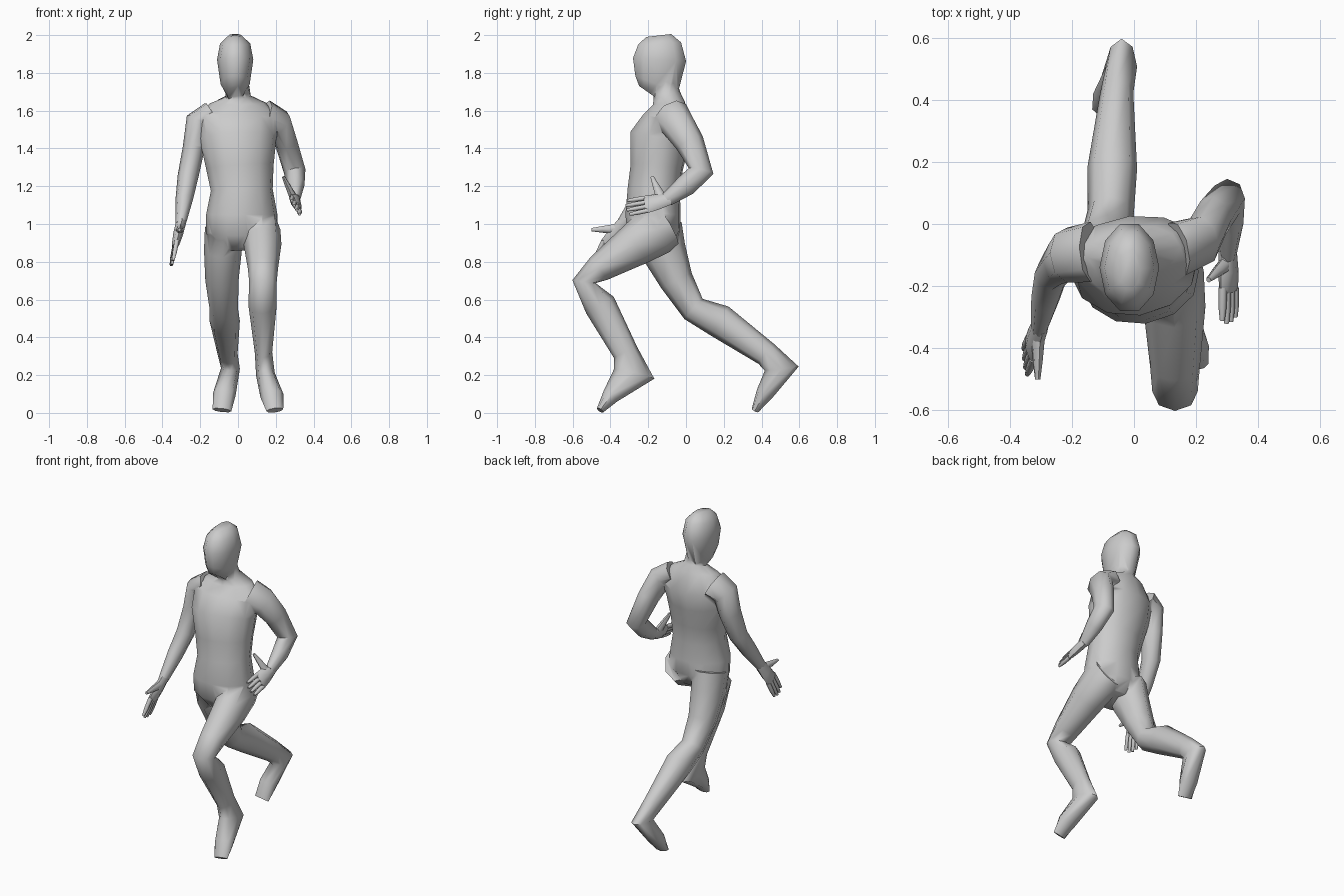
import bpy, bmesh, math
from mathutils import Vector

if "Cube" in bpy.data.objects:
    bpy.data.objects.remove(bpy.data.objects["Cube"])


def loft(bm, sections, axis=(1, 0, 0), sides=8):
    """Closed tube through (x, y, z, half width along axis, half depth) rings."""
    pts = [Vector(s[:3]) for s in sections]
    rings = []
    for i, s in enumerate(sections):
        t = Vector()
        if i:
            t += (pts[i] - pts[i - 1]).normalized()
        if i < len(pts) - 1:
            t += (pts[i + 1] - pts[i]).normalized()
        t.normalize()
        u = Vector(axis)
        u = (u - t * u.dot(t)).normalized()
        v = t.cross(u)
        ring = []
        for k in range(sides):
            a = 2 * math.pi * k / sides
            ring.append(bm.verts.new(pts[i] + u * s[3] * math.cos(a) + v * s[4] * math.sin(a)))
        rings.append(ring)
    for r, q in zip(rings, rings[1:]):
        for k in range(sides):
            n = (k + 1) % sides
            bm.faces.new((r[k], r[n], q[n], q[k]))
    bm.faces.new(rings[0][::-1])
    bm.faces.new(rings[-1])


def finish(name, bm):
    bmesh.ops.recalc_face_normals(bm, faces=bm.faces[:])
    me = bpy.data.meshes.new(name)
    bm.to_mesh(me)
    bm.free()
    ob = bpy.data.objects.new(name, me)
    bpy.context.collection.objects.link(ob)
    return ob


def part(name, sections, **kw):
    bm = bmesh.new()
    loft(bm, sections, **kw)
    return finish(name, bm)


def hand(name, wrist, knuckle, tips, across, thumb):
    """Flat palm, four fingers and a thumb; across points to the thumb side."""
    w, k, t = Vector(wrist), Vector(knuckle), Vector(tips)
    a = Vector(across).normalized()
    bm = bmesh.new()
    mid = w.lerp(k, 0.5)
    loft(bm, [(*w.lerp(k, -0.15), .036, .027), (*mid, .048, .026), (*k, .052, .02),
              (*k.lerp(t, 0.12), .048, .014)], axis=a)
    for i, length in enumerate((.82, .95, 1, .92)):
        off = a * (i - 1.5) * .026
        tip = k.lerp(t, length) + off * 1.1
        base = k + off
        loft(bm, [(*base, .014, .014), (*base.lerp(tip, .6), .013, .013), (*tip, .008, .008)],
             axis=a, sides=6)
    base, tip = w.lerp(k, .3) + a * .02, Vector(thumb)
    loft(bm, [(*base, .028, .022), (*base.lerp(tip, .55), .018, .016), (*tip, .009, .009)],
         axis=k - w, sides=6)
    return finish(name, bm)


# Torso with neck, chest turned slightly toward the swinging arm
yaw = math.radians(7)
body = part("body", [
    (-.005, -.115, 1.76, .06, .06),
    (0, -.10, 1.675, .068, .075),
    (0, -.09, 1.64, .15, .085),
    (0, -.10, 1.55, .22, .13),
    (0, -.14, 1.45, .205, .16),
    (.01, -.155, 1.30, .18, .14),
    (.02, -.17, 1.18, .165, .14),
    (.02, -.175, 1.05, .19, .147),
    (.02, -.17, .95, .19, .14),
    (.02, -.16, .87, .11, .09),
], axis=(math.cos(yaw), math.sin(yaw), 0), sides=12)

# Head
head = part("head", [
    (-.015, -.19, 1.69, .045, .075),
    (-.015, -.155, 1.74, .077, .127),
    (-.015, -.14, 1.87, .096, .148),
    (-.015, -.14, 1.955, .08, .12),
    (-.015, -.145, 1.998, .035, .07),
], sides=10)

# Front leg, knee raised
front_leg = part("front_leg", [
    (.11, -.10, 1.00, .10, .12),
    (.12, -.16, .965, .105, .135),
    (.13, -.27, .89, .10, .115),
    (.132, -.46, .765, .08, .075),
    (.132, -.54, .695, .073, .062),
    (.13, -.455, .57, .075, .085),
    (.135, -.32, .32, .046, .068),
    (.145, -.275, .205, .05, .11),
    (.18, -.40, .09, .062, .046),
    (.195, -.455, .014, .045, .02),
])

# Rear leg, pushing off
rear_leg = part("rear_leg", [
    (-.075, -.15, .98, .10, .13),
    (-.08, -.12, .86, .10, .12),
    (-.085, -.05, .70, .088, .09),
    (-.075, .04, .55, .075, .072),
    (-.07, .18, .485, .08, .09),
    (-.055, .425, .312, .053, .067),
    (-.04, .507, .235, .05, .09),
    (-.072, .415, .10, .06, .046),
    (-.085, .366, .014, .05, .02),
])

# Bent arm, elbow behind the back
bent_arm = part("bent_arm", [
    (.14, -.08, 1.575, .075, .10),
    (.22, -.05, 1.535, .068, .09),
    (.255, .02, 1.43, .06, .077),
    (.30, .08, 1.28, .058, .067),
    (.305, .0, 1.205, .047, .058),
    (.302, -.10, 1.13, .028, .038),
])

# Reaching arm, swung forward and down
reaching_arm = part("reaching_arm", [
    (-.14, -.09, 1.575, .075, .10),
    (-.215, -.10, 1.535, .068, .09),
    (-.235, -.12, 1.40, .058, .075),
    (-.265, -.16, 1.25, .055, .058),
    (-.285, -.24, 1.13, .046, .052),
    (-.305, -.335, .995, .027, .036),
])

# Weld the limbs and head into one skin
for limb in (head, front_leg, rear_leg, bent_arm, reaching_arm):
    mod = body.modifiers.new("weld", 'BOOLEAN')
    mod.operation = 'UNION'
    mod.solver = 'EXACT'
    mod.object = limb
    bpy.context.view_layer.objects.active = body
    bpy.ops.object.modifier_apply(modifier=mod.name)
    bpy.data.objects.remove(limb)

# Hands
hands = [
    hand("bent_arm_hand", (.302, -.10, 1.13), (.305, -.205, 1.105), (.305, -.32, 1.085),
         (-.05, 0, .09), (.24, -.18, 1.25)),
    hand("reaching_arm_hand", (-.305, -.335, .995), (-.33, -.40, .895), (-.352, -.45, .78),
         (.15, -.85, .4), (-.31, -.50, .97)),
]

# Smooth shading
for ob in [body] + hands:
    bpy.ops.object.select_all(action='DESELECT')
    ob.select_set(True)
    bpy.context.view_layer.objects.active = ob
    bpy.ops.object.shade_smooth_by_angle(angle=math.radians(60))
